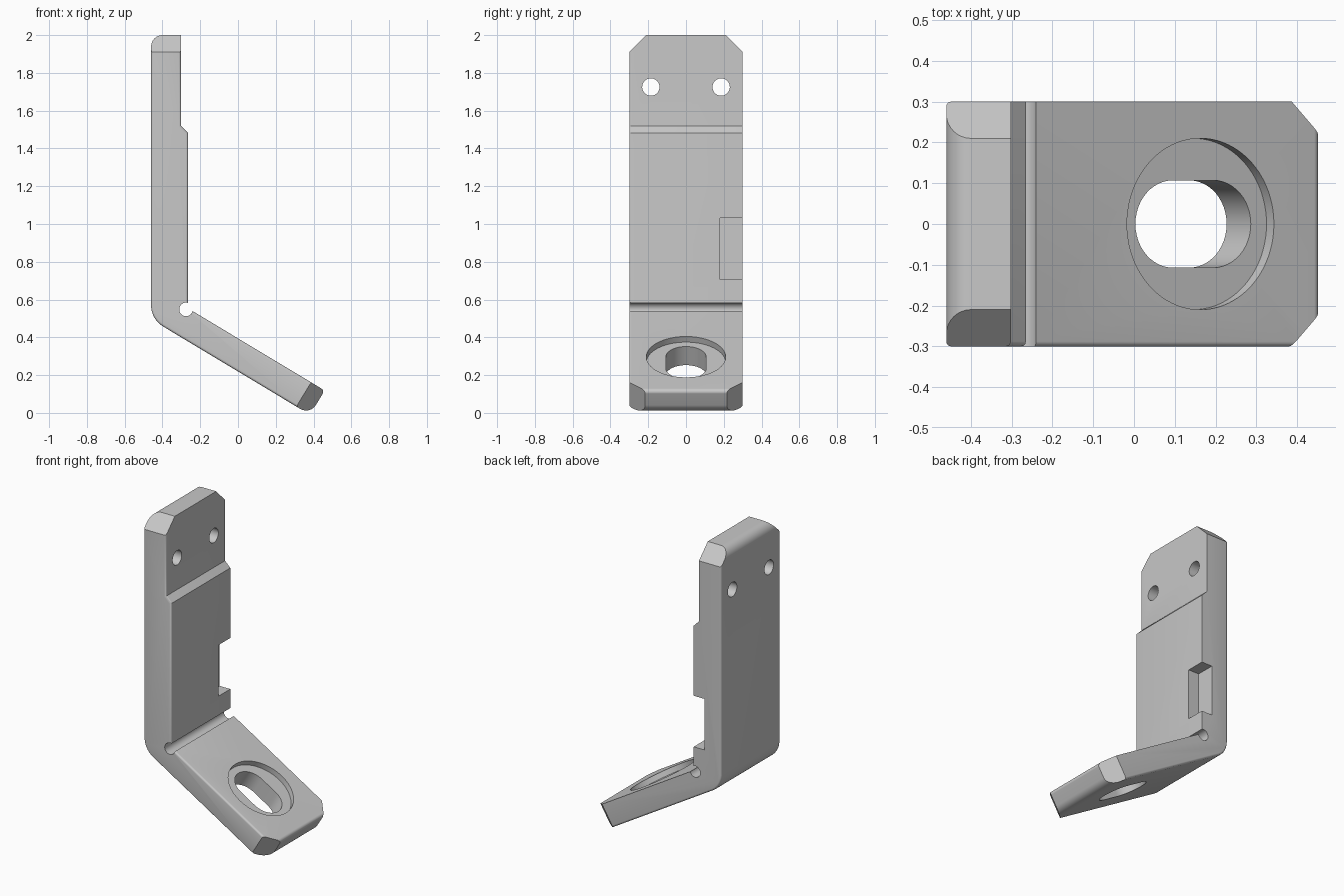
import bpy, bmesh
from math import sin, cos, pi, radians
from mathutils import Vector

if "Cube" in bpy.data.objects:
    bpy.data.objects.remove(bpy.data.objects["Cube"], do_unlink=True)

X, Y, Z = Vector((1, 0, 0)), Vector((0, 1, 0)), Vector((0, 0, 1))
TILT = radians(31)
D = Vector((cos(TILT), 0, -sin(TILT)))   # along the foot
N = Vector((sin(TILT), 0, cos(TILT)))    # out of the foot's upper face
HALF, RIM = 0.3, 0.012                   # half width, edge rounding
FOOT_TOP, FOOT_BOTTOM, FOOT_END = 0.338, 0.188, 0.332
BACK, INNER, UPPER = -0.46, -0.265, -0.302


def loft(name, rings, u, v, w):
    """Closed solid through rings of (outline in the u, v plane, height along w)."""
    bm = bmesh.new()
    loops = [[bm.verts.new(u * a + v * b + w * h) for a, b in pts] for pts, h in rings]
    for low, high in zip(loops, loops[1:]):
        for i in range(len(low)):
            bm.faces.new((low[i - 1], low[i], high[i], high[i - 1]))
    bm.faces.new(loops[0])
    bm.faces.new(loops[-1])
    bmesh.ops.recalc_face_normals(bm, faces=bm.faces)
    mesh = bpy.data.meshes.new(name)
    bm.to_mesh(mesh)
    bm.free()
    obj = bpy.data.objects.new(name, mesh)
    bpy.context.collection.objects.link(obj)
    return obj


def prism(name, points, u, v, w, low, high):
    return loft(name, [(points, low), (points, high)], u, v, w)


def slot(a, b, r, stretch=0.0, steps=48):
    """Circle outline, optionally stretched into a slot along the first axis."""
    points = []
    for half, sign in ((0, 1), (1, -1)):
        for i in range(steps // 2 + (1 if stretch else 0)):
            t = -pi / 2 + half * pi + 2 * pi * i / steps
            points.append((a + sign * stretch + r * cos(t), b + r * sin(t)))
    return points


def rounded(corners, steps=10):
    """Outline with a fillet radius at each (point, radius) corner."""
    points = []
    for i, (p, r) in enumerate(corners):
        if not r:
            points.append(p)
            continue
        to_prev = (corners[i - 1][0] - p).normalized()
        to_next = (corners[(i + 1) % len(corners)][0] - p).normalized()
        half = to_prev.angle(to_next) / 2
        center = p + (to_prev + to_next).normalized() * (r / sin(half))
        reach = r * cos(half) / sin(half)
        a, b = p + to_prev * reach - center, p + to_next * reach - center
        points += [center + a.lerp(b, k / steps).normalized() * r
                   for k in range(steps + 1)]
    return points


def inset(points, amount, rule):
    """Move the points of a clockwise outline inwards where the rule holds."""
    result = []
    for i, p in enumerate(points):
        before = (p - points[i - 1]).normalized()
        after = (points[(i + 1) % len(points)] - p).normalized()
        n1, n2 = Vector((before.y, -before.x)), Vector((after.y, -after.x))
        shift = (n1 + n2) * (amount / (1 + n1.dot(n2)))
        result.append(p + shift if rule(p) else p)
    return result


def foot_point(d, n):
    p = D * d + N * n
    return Vector((p.x, p.z))


def on_line(x, n):
    """Point of a foot surface line at the given x."""
    return Vector((x, (n - x * N.x) / N.z))


def is_outer(p):
    """True on the rear of the upright, the bend and the underside of the foot."""
    return p.x < -0.35 or p.x * N.x + p.y * N.z < FOOT_BOTTOM + 0.08


# Side profile of upright and foot
profile = rounded([
    (Vector((BACK, 2)), 0.06),
    (Vector((UPPER, 2)), 0),
    (Vector((UPPER, 1.52)), 0),
    (Vector((INNER, 1.483)), 0),
    (on_line(INNER, FOOT_TOP), 0),
    (foot_point(FOOT_END, FOOT_TOP), 0.02),
    (foot_point(FOOT_END, FOOT_BOTTOM), 0.06),
    (on_line(BACK, FOOT_BOTTOM), 0.13),
])

# Body with the front rim softened all round and the far rim on the outer side
turns = [k * pi / 8 for k in range(5)]
rings = [(inset(profile, RIM * (1 - sin(t)), lambda p: True),
          -HALF + RIM * (1 - cos(t))) for t in turns]
rings += [(inset(profile, RIM * (1 - sin(t)), is_outer),
           HALF - RIM * (1 - cos(t))) for t in reversed(turns)]
bracket = loft("bracket", rings, X, Z, Y)

# Cutters: bend relief, screw holes, counterbore, slot, side notch, corners
cutters = [
    prism("bend_relief", slot(-0.275, 0.548, 0.036), X, Z, Y, -0.5, 0.5),
    prism("counterbore", slot(-0.013, 0, 0.21, steps=80), D, Y, N, FOOT_TOP - 0.035, 0.5),
    prism("foot_slot", slot(-0.013, 0, 0.107, 0.058), D, Y, N, 0, 0.5),
    prism("side_notch", [(0.18, 0.705), (0.4, 0.705), (0.4, 1.033), (0.18, 1.033)],
          Y, Z, X, INNER - 0.075, 0),
]
for s in (-1, 1):
    cutters += [
        prism("screw_hole", slot(s * 0.186, 1.725, 0.046, steps=32), Y, Z, X, -0.7, 0),
        prism("top_corner", [(s * 0.16, 2.05), (s * 0.35, 2.05), (s * 0.35, 1.86)],
              Y, Z, X, -0.7, 0),
        prism("foot_corner", [(0.4, s * 0.148), (0.4, s * 0.36), (0.188, s * 0.36)],
              D, Y, N, 0.1, 0.45),
    ]

bpy.context.view_layer.objects.active = bracket
for cutter in cutters:
    cutter.hide_render = True
    mod = bracket.modifiers.new(cutter.name, 'BOOLEAN')
    mod.operation = 'DIFFERENCE'
    mod.solver = 'EXACT'
    mod.object = cutter
    bpy.ops.object.modifier_apply(modifier=mod.name)
    bpy.data.objects.remove(cutter, do_unlink=True)

# Single grey finish
grey = bpy.data.materials.new("plain_grey")
grey.use_nodes = True
color = (0.58, 0.58, 0.58, 1)
grey.diffuse_color = color
grey.node_tree.nodes["Principled BSDF"].inputs["Base Color"].default_value = color
bracket.data.materials.clear()
bracket.data.materials.append(grey)

bpy.ops.object.select_all(action='DESELECT')
bracket.select_set(True)
bpy.ops.object.shade_smooth_by_angle(angle=radians(32))
